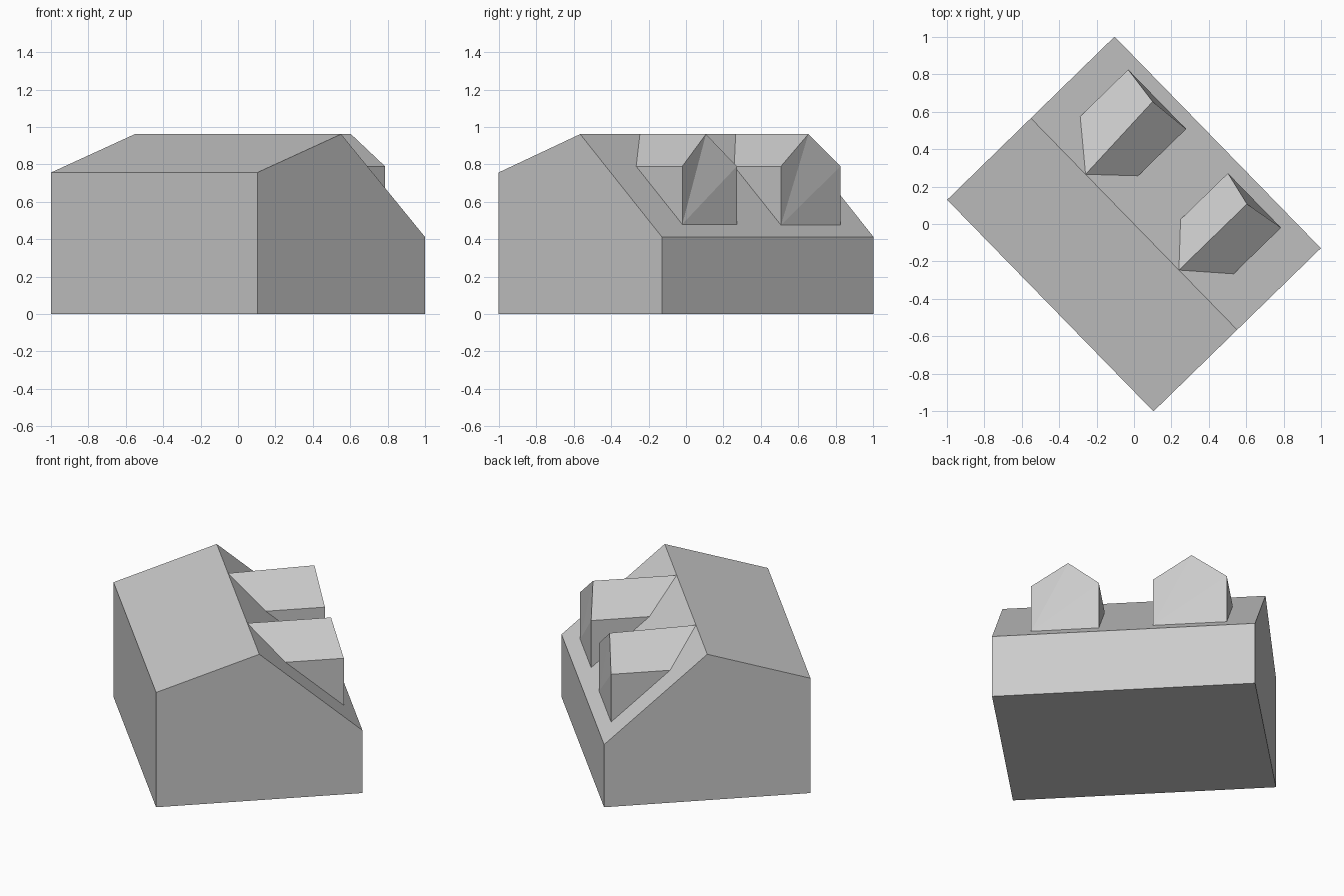
import bpy
import bmesh
import math

cube = bpy.data.objects.get("Cube")
if cube:
    bpy.data.objects.remove(cube, do_unlink=True)

# One plain grey for the whole building
GREY = (0.6, 0.6, 0.6, 1)
grey = bpy.data.materials.new("plain grey")
grey.use_nodes = True
grey.diffuse_color = GREY
grey.node_tree.nodes["Principled BSDF"].inputs["Base Color"].default_value = GREY

# Local axes: x along the ridge, y towards the dormer side
TURN = math.radians(-45.73)
HALF_LENGTH, HALF_DEPTH = 0.79, 0.625
RIDGE, HIGH_EAVE, LOW_EAVE = 0.962, 0.757, 0.413
DORMER_EAVE = 0.79


def roof_z(y):
    return RIDGE - (RIDGE - LOW_EAVE) * y / HALF_DEPTH


def roof_y(z):
    return (RIDGE - z) * HALF_DEPTH / (RIDGE - LOW_EAVE)


def make_part(name, bm):
    mesh = bpy.data.meshes.new(name)
    bm.to_mesh(mesh)
    bm.free()
    mesh.materials.append(grey)
    obj = bpy.data.objects.new(name, mesh)
    obj.rotation_euler.z = TURN
    bpy.context.collection.objects.link(obj)
    return obj


# House body: gable profile extruded along the ridge
bm = bmesh.new()
profile = [(-HALF_DEPTH, 0), (HALF_DEPTH, 0), (HALF_DEPTH, LOW_EAVE),
           (0, RIDGE), (-HALF_DEPTH, HIGH_EAVE)]
gable = bm.faces.new([bm.verts.new((-HALF_LENGTH, y, z)) for y, z in profile])
extruded = bmesh.ops.extrude_face_region(bm, geom=[gable], use_keep_orig=True)
moved = [g for g in extruded["geom"] if isinstance(g, bmesh.types.BMVert)]
bmesh.ops.translate(bm, verts=moved, vec=(2 * HALF_LENGTH, 0, 0))
bmesh.ops.recalc_face_normals(bm, faces=bm.faces)
make_part("house_body", bm)


# Dormer: gabled box running from the ridge out of the low roof slope
def dormer(name, x_min, x_max, root_x, peak_x, peak_y, front_y):
    bm = bmesh.new()
    root_y = roof_y(DORMER_EAVE)
    base_z = roof_z(front_y)
    root = bm.verts.new((root_x, 0, RIDGE))
    peak = bm.verts.new((peak_x, peak_y, RIDGE))
    back_a, back_b = [bm.verts.new((x, root_y, DORMER_EAVE)) for x in (x_min, x_max)]
    eave_a, eave_b = [bm.verts.new((x, front_y, DORMER_EAVE)) for x in (x_min, x_max)]
    base_a, base_b = [bm.verts.new((x, front_y, base_z)) for x in (x_min, x_max)]
    for face in ((root, peak, eave_a, back_a), (root, back_b, eave_b, peak),
                 (back_a, eave_a, base_a), (back_b, base_b, eave_b),
                 (base_b, base_a, eave_a), (base_b, eave_a, peak),
                 (base_b, peak, eave_b)):
        bm.faces.new(face)
    make_part(name, bm)


dormer("left_dormer", 0.156, 0.563, 0.344, 0.345, 0.507, 0.549)
dormer("right_dormer", -0.613, -0.169, -0.371, -0.399, 0.528, 0.554)
